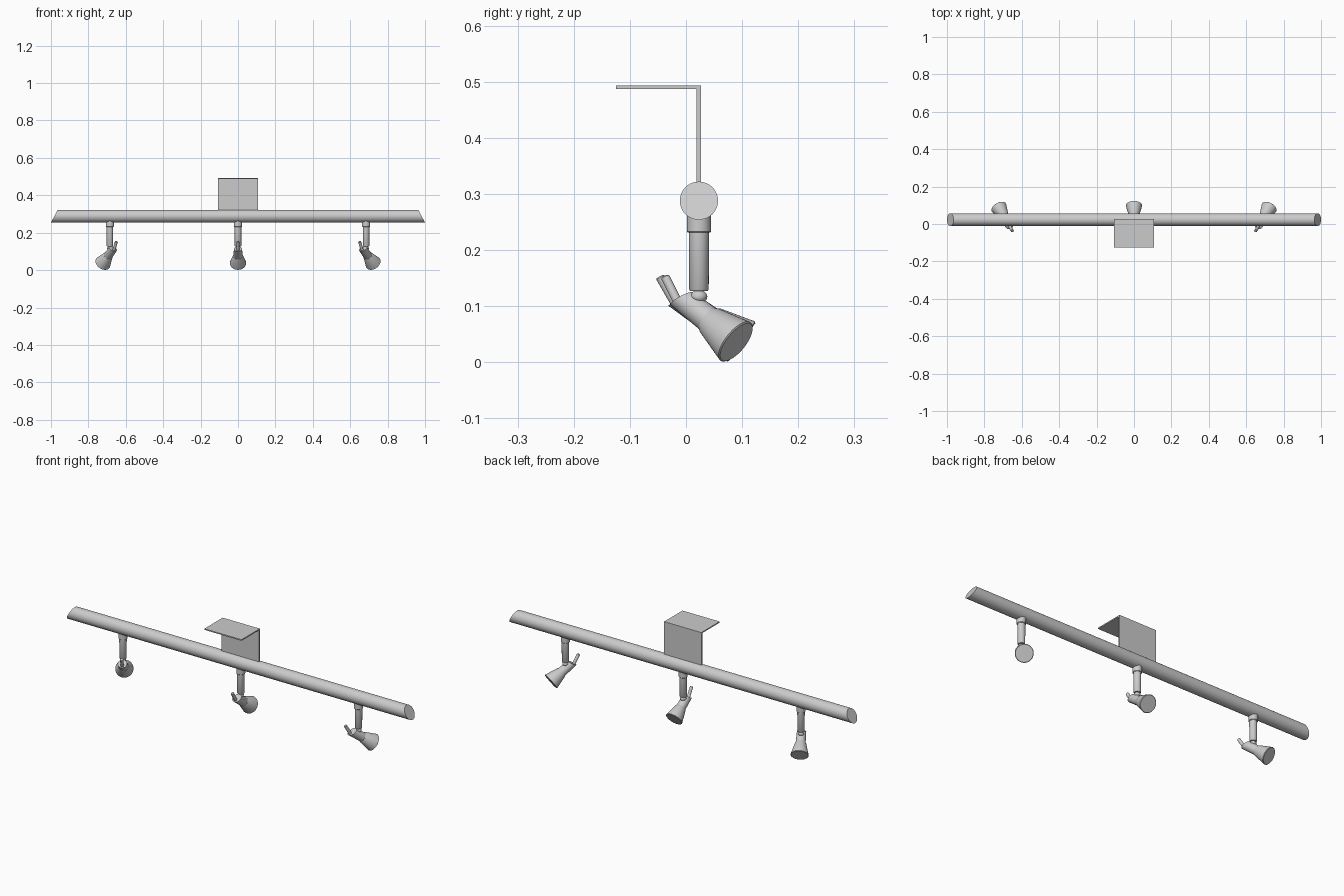
import bpy, bmesh, math
from mathutils import Vector, Matrix

cube = bpy.data.objects.get("Cube")
if cube:
    bpy.data.objects.remove(cube, do_unlink=True)

metal = bpy.data.materials.new("satin_grey_metal")
metal.use_nodes = True
metal.diffuse_color = (0.6, 0.6, 0.6, 1)
metal.node_tree.nodes["Principled BSDF"].inputs["Base Color"].default_value = (0.6, 0.6, 0.6, 1)

AXIS_Y = 0.023   # depth of the rail and stems
SIDES = 40


def finish(name, bm, smooth=True):
    bmesh.ops.recalc_face_normals(bm, faces=bm.faces)
    mesh = bpy.data.meshes.new(name)
    bm.to_mesh(mesh)
    bm.free()
    mesh.materials.append(metal)
    ob = bpy.data.objects.new(name, mesh)
    bpy.context.collection.objects.link(ob)
    if smooth:
        bpy.ops.object.select_all(action='DESELECT')
        ob.select_set(True)
        bpy.context.view_layer.objects.active = ob
        bpy.ops.object.shade_smooth_by_angle(angle=math.radians(35))
    return ob


def lathe(profile, start, direction):
    """Closed turned solid: (radius, distance) pairs along a direction."""
    bm = bmesh.new()
    rings = []
    for r, h in profile:
        rings.append([bm.verts.new((r * math.cos(a), r * math.sin(a), h))
                      for a in (2 * math.pi * i / SIDES for i in range(SIDES))])
    for low, high in zip(rings, rings[1:]):
        for i in range(SIDES):
            j = (i + 1) % SIDES
            bm.faces.new((low[i], low[j], high[j], high[i]))
    bm.faces.new(rings[0][::-1])
    bm.faces.new(rings[-1])
    turn = Vector(direction).to_track_quat('Z', 'Y').to_matrix().to_4x4()
    bm.transform(Matrix.Translation(start) @ turn)
    return bm


def box(name, low, high):
    bm = bmesh.new()
    bmesh.ops.create_cube(bm, size=1)
    low, high = Vector(low), Vector(high)
    size = high - low
    bm.transform(Matrix.Translation((low + high) / 2) @ Matrix.Diagonal((*size, 1)))
    return finish(name, bm, smooth=False)


# Rail with both ends cut at a slant
RAIL_R, RAIL_Z = 0.034, 0.288
bm = lathe([(RAIL_R, -0.982), (RAIL_R, 0.982)], (0, AXIS_Y, RAIL_Z), (1, 0, 0))
for v in bm.verts:
    v.co.x -= math.copysign(0.018, v.co.x) * (v.co.z - RAIL_Z) / RAIL_R
finish("rail", bm)

# Folded mounting bracket
box("bracket_upright", (-0.108, 0.019, 0.315), (0.108, 0.027, 0.493))
box("bracket_top_plate", (-0.108, -0.125, 0.487), (0.108, 0.019, 0.493))


def lamp(side, x, yaw):
    pivot = Vector((x, AXIS_Y, 0))
    place = Matrix.Translation(pivot) @ Matrix.Rotation(yaw, 4, 'Z')

    # Hanging stem: collar, rod and ball joint
    finish(side + "_collar", lathe([(0.0195, 0.231), (0.0215, 0.233), (0.0215, 0.275)],
                                   pivot, (0, 0, 1)))
    finish(side + "_stem", lathe([(0.0155, 0.127), (0.0175, 0.13), (0.018, 0.24)],
                                 pivot, (0, 0, 1)))
    bm = bmesh.new()
    bmesh.ops.create_uvsphere(bm, u_segments=24, v_segments=14, radius=0.015)
    bm.transform(Matrix.Translation(pivot + Vector((0, 0, 0.117)))
                 @ Matrix.Diagonal((1, 1, 0.8, 1)))
    finish(side + "_ball_joint", bm)

    # Flared shade, from the mouth backwards
    mouth = Vector((0, 0.077, 0.036))
    back = Vector((0, -0.82, 0.572)).normalized()
    bm = lathe([(0.041, 0), (0.0435, 0.002), (0.027, 0.066), (0.0245, 0.07)], mouth, back)
    bm.transform(place)
    finish(side + "_shade", bm)

    # Neck with a slanted rear face square to the handle
    bm = lathe([(0.024, 0.06), (0.021, 0.19)], mouth, back)
    lean = Vector((0, -0.5, 0.87)).normalized()
    cut = bmesh.ops.bisect_plane(bm, geom=bm.verts[:] + bm.edges[:] + bm.faces[:],
                                 plane_co=(0, -0.045, 0.107), plane_no=lean,
                                 clear_outer=True)
    rim = [e for e in cut["geom_cut"] if isinstance(e, bmesh.types.BMEdge)]
    bmesh.ops.contextual_create(bm, geom=rim)
    bm.transform(place)
    finish(side + "_neck", bm)

    # Aiming handle
    bm = lathe([(0.008, 0), (0.008, 0.058), (0.006, 0.06)], (0, -0.04, 0.101), lean)
    bm.transform(place)
    finish(side + "_handle", bm)


for side, x, yaw in (("right", -0.685, 30), ("middle", 0, 0), ("left", 0.685, -30)):
    lamp(side, x, math.radians(yaw))
